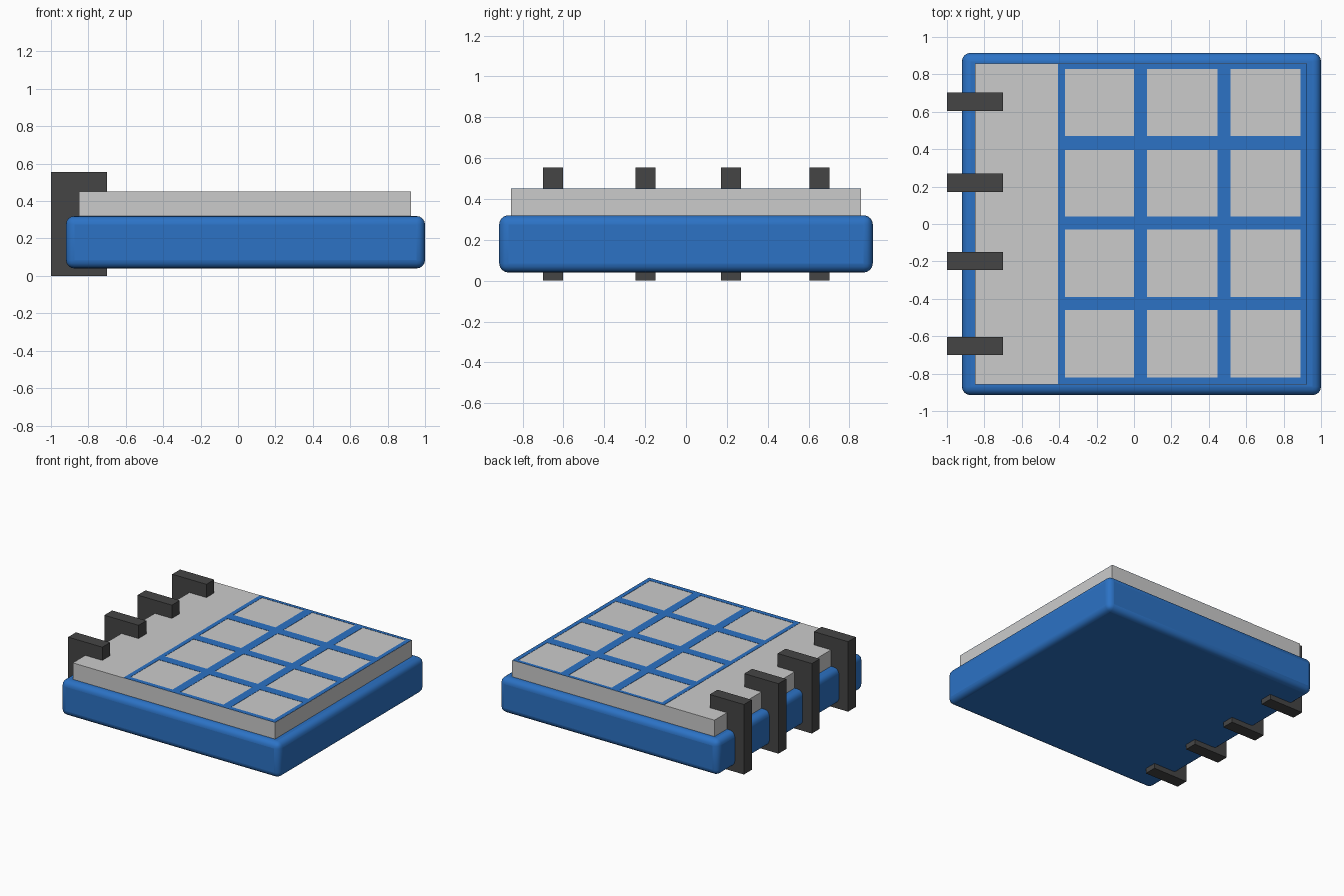
import bpy, bmesh
from math import radians

if "Cube" in bpy.data.objects:
    bpy.data.objects.remove(bpy.data.objects["Cube"])


def material(name, rgb):
    m = bpy.data.materials.new(name)
    m.diffuse_color = (*rgb, 1)
    m.use_nodes = True
    m.node_tree.nodes["Principled BSDF"].inputs["Base Color"].default_value = m.diffuse_color
    return m


BLUE = material("blue", (0.025, 0.17, 0.56))
DARK = material("charcoal", (0.06, 0.06, 0.06))


def finish(name, bm, mat=None):
    bmesh.ops.recalc_face_normals(bm, faces=bm.faces[:])
    mesh = bpy.data.meshes.new(name)
    bm.to_mesh(mesh)
    bm.free()
    ob = bpy.data.objects.new(name, mesh)
    bpy.context.collection.objects.link(ob)
    if mat:
        mesh.materials.append(mat)
    return ob


def extrude(bm, faces, vec):
    ext = bmesh.ops.extrude_face_region(bm, geom=faces, use_keep_orig=True)
    moved = [g for g in ext["geom"] if isinstance(g, bmesh.types.BMVert)]
    bmesh.ops.translate(bm, verts=moved, vec=vec)


def box(name, lo, hi, mat=None):
    bm = bmesh.new()
    bmesh.ops.create_cube(bm, size=1)
    for v in bm.verts:
        v.co = [(a + b) / 2 + c * (b - a) for a, b, c in zip(lo, hi, v.co)]
    return finish(name, bm, mat)


# Rounded blue base
base = box("base", (-0.92, -0.915, 0.04), (1.0, 0.915, 0.32), BLUE)
bevel = base.modifiers.new("rounding", "BEVEL")
bevel.width = 0.045
bevel.segments = 4
bpy.context.view_layer.objects.active = base
base.select_set(True)
bpy.ops.object.shade_smooth_by_angle(angle=radians(40))

# Grey slab sitting on the base
box("page_slab", (-0.85, -0.857, 0.30), (0.925, 0.857, 0.45))

# Thin blue lattice framing a 3 x 4 set of tiles
xs = [-0.405, -0.37, 0.0, 0.07, 0.447, 0.515, 0.89, 0.924]
ys = [-0.856, -0.82, -0.46, -0.39, -0.03, 0.04, 0.395, 0.47, 0.83, 0.856]
bm = bmesh.new()
grid = [[bm.verts.new((x, y, 0.447)) for y in ys] for x in xs]
for i in range(len(xs) - 1):
    for j in range(len(ys) - 1):
        if not (i % 2 and j % 2):
            bm.faces.new((grid[i][j], grid[i + 1][j],
                          grid[i + 1][j + 1], grid[i][j + 1]))
extrude(bm, bm.faces[:], (0, 0, 0.005))
finish("tile_lattice", bm, BLUE)

# C-shaped binding clips wrapped around the left edge
profile = [(-1, 0), (-0.7, 0), (-0.7, 0.11), (-0.85, 0.11),
           (-0.85, 0.445), (-0.7, 0.445), (-0.7, 0.555), (-1, 0.555)]
for n, y in enumerate((-0.652, -0.198, 0.22, 0.653), 1):
    bm = bmesh.new()
    face = bm.faces.new([bm.verts.new((x, y - 0.049, z)) for x, z in profile])
    extrude(bm, [face], (0, 0.098, 0))
    finish(f"binding_clip_{n}", bm, DARK)
